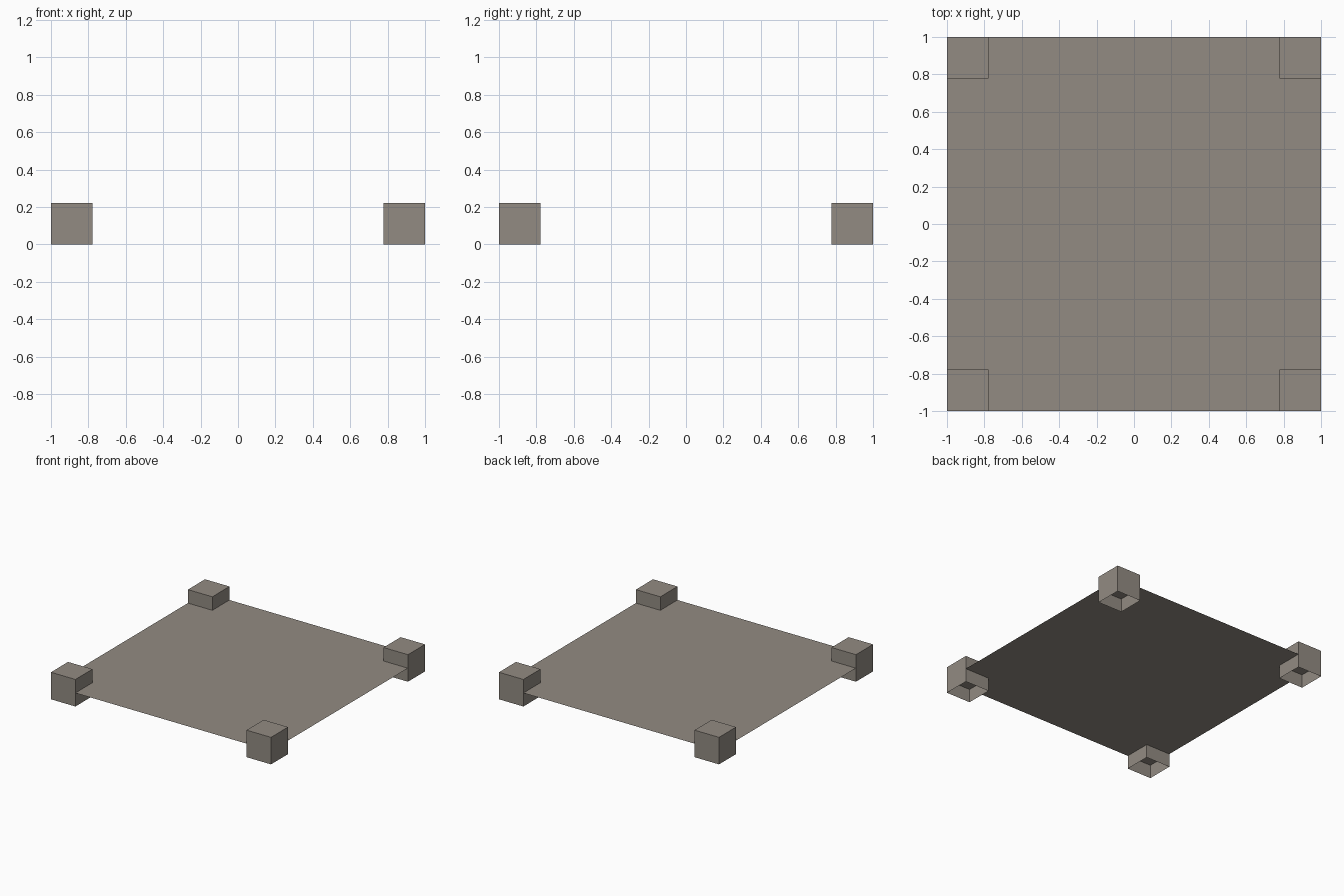
import bpy
import bmesh

if "Cube" in bpy.data.objects:
    bpy.data.objects.remove(bpy.data.objects["Cube"])

SIDE = 0.222      # edge length of each corner block
SHEET_Z = 0.111   # height of the flat sheet

mat = bpy.data.materials.new("warm grey")
mat.diffuse_color = (0.29, 0.26, 0.225, 1)
mat.use_nodes = True
mat.node_tree.nodes["Principled BSDF"].inputs["Base Color"].default_value = mat.diffuse_color


def add_object(name, bm):
    mesh = bpy.data.meshes.new(name)
    bm.to_mesh(mesh)
    bm.free()
    mesh.materials.append(mat)
    obj = bpy.data.objects.new(name, mesh)
    bpy.context.collection.objects.link(obj)
    return obj


# Thin square sheet spanning the whole footprint
bm = bmesh.new()
bmesh.ops.create_grid(bm, x_segments=1, y_segments=1, size=1)
bmesh.ops.translate(bm, verts=bm.verts, vec=(0, 0, SHEET_Z))
add_object("flat_sheet", bm)

# Corner blocks, hollow and open underneath
c = 1 - SIDE / 2
for side_y, sy in (("front", -1), ("back", 1)):
    for side_x, sx in (("left", -1), ("right", 1)):
        bm = bmesh.new()
        bmesh.ops.create_cube(bm, size=SIDE)
        bm.normal_update()
        bottom = [f for f in bm.faces if f.normal.z < -0.5]
        bmesh.ops.delete(bm, geom=bottom, context='FACES_ONLY')
        bmesh.ops.translate(bm, verts=bm.verts, vec=(sx * c, sy * c, SIDE / 2))
        add_object(f"{side_y}_{side_x}_corner_block", bm)
